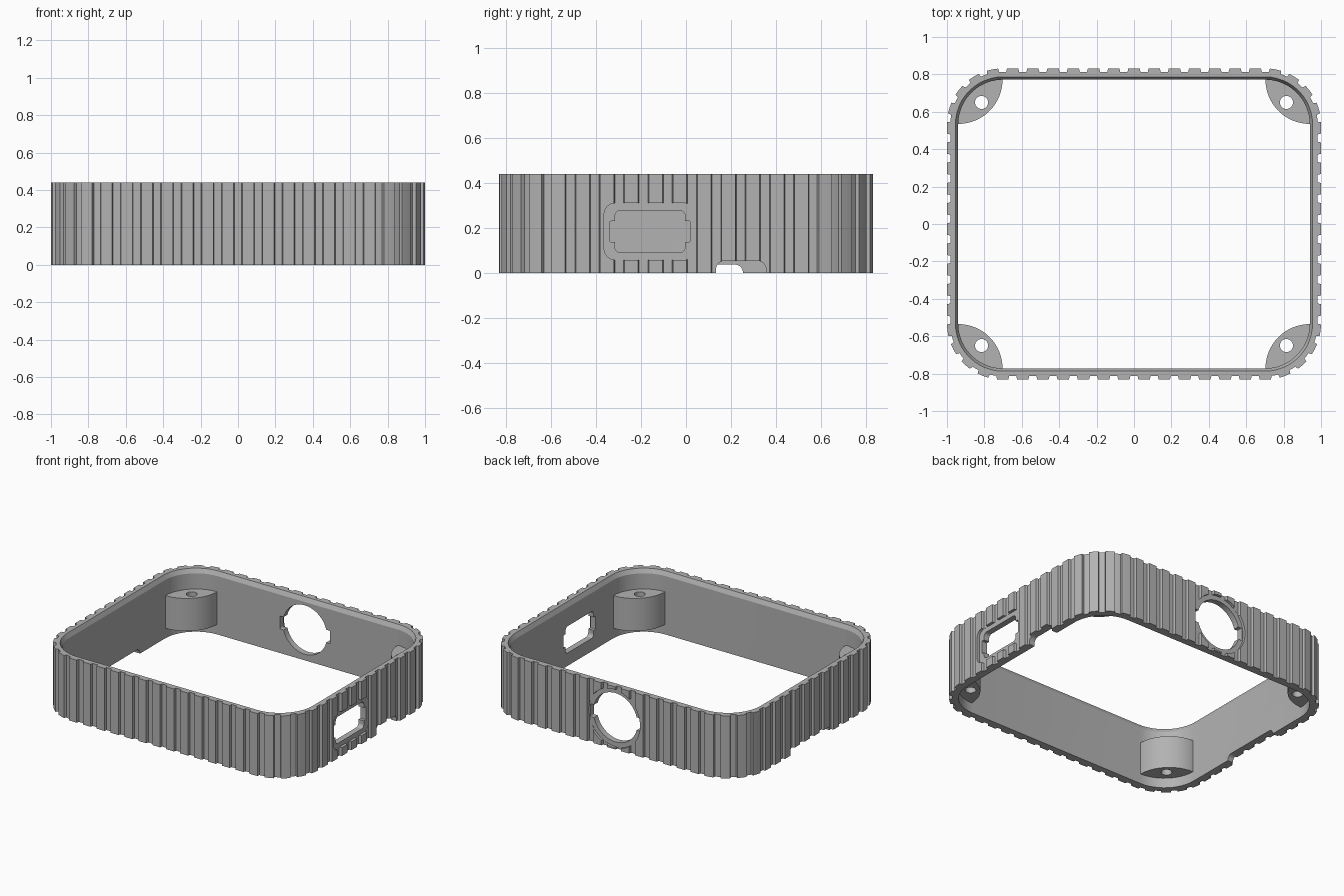
import bpy, bmesh
from math import pi, cos, sin

if "Cube" in bpy.data.objects:
    bpy.data.objects.remove(bpy.data.objects["Cube"])

HEIGHT = 0.44
CX, CY, R = 0.70, 0.532, 0.30      # corner centres and outer corner radius
GROOVE = 0.018                     # groove depth
WALL = 0.06                        # rib face to inner wall
RIBS = 63

grey = bpy.data.materials.new("matte_grey")
grey.use_nodes = True
COLOUR = (0.45, 0.45, 0.45, 1)
grey.diffuse_color = COLOUR
grey.node_tree.nodes["Principled BSDF"].inputs["Base Color"].default_value = COLOUR


def path(s, off=0.0):
    """Point at length s along the rounded outline, pushed outwards by off."""
    arc = R * pi / 2
    spans = [(CX, -CY, CX), (CX, CY, 2 * CY), (-CX, CY, 2 * CX),
             (-CX, -CY, 2 * CY), (0, -CY, CX)]
    for k, (x, y, length) in enumerate(spans):
        a, back = (k - 1) * pi / 2, 0
        if s <= length or k == 4:
            back = length - s
        elif s - length <= arc:
            a += (s - length) / R
        else:
            s -= length + arc
            continue
        return (x + cos(a) * (R + off) + sin(a) * back,
                y + sin(a) * (R + off) - cos(a) * back)


def rounded(half_x, half_y, r, cx=0, cy=0, steps=12, n_corners=4):
    """Rounded rectangle as a list of 2D points."""
    pts = []
    for k, (sx, sy) in enumerate([(1, 1), (-1, 1), (-1, -1), (1, -1)]):
        for i in range(steps + 1):
            a = (k + i / steps) * pi / 2
            pts.append((cx + sx * (half_x - r) + r * cos(a),
                        cy + sy * (half_y - r) + r * sin(a)))
    return pts


def circle(r, cx, cy, n=48):
    return [(cx + r * cos(2 * pi * i / n), cy + r * sin(2 * pi * i / n)) for i in range(n)]


def loft(name, layers, axis="z"):
    """Closed solid through (outline, level) layers along an axis."""
    place = {"z": lambda u, v, d: (u, v, d),
             "x": lambda u, v, d: (d, u, v),
             "y": lambda u, v, d: (u, d, v)}[axis]
    bm = bmesh.new()
    rings = [[bm.verts.new(place(u, v, d)) for u, v in pts] for pts, d in layers]
    n = len(rings[0])
    for lo, hi in zip(rings, rings[1:]):
        for i in range(n):
            j = (i + 1) % n
            bm.faces.new((lo[i], lo[j], hi[j], hi[i]))
    bm.faces.new(rings[0])
    bm.faces.new(rings[-1])
    bmesh.ops.recalc_face_normals(bm, faces=bm.faces)
    me = bpy.data.meshes.new(name)
    bm.to_mesh(me)
    bm.free()
    me.materials.append(grey)
    ob = bpy.data.objects.new(name, me)
    bpy.context.collection.objects.link(ob)
    return ob


def carve(ob, tool, operation="DIFFERENCE"):
    """Apply a boolean and throw the tool away."""
    tool.hide_render = True
    mod = ob.modifiers.new("cut", "BOOLEAN")
    mod.operation, mod.solver, mod.object = operation, "EXACT", tool
    bpy.context.view_layer.objects.active = ob
    bpy.ops.object.modifier_apply(modifier=mod.name)
    bpy.data.objects.remove(tool)


def finish(ob):
    bpy.ops.object.select_all(action="DESELECT")
    ob.select_set(True)
    bpy.context.view_layer.objects.active = ob
    bpy.ops.object.shade_smooth_by_angle(angle=0.3)


# Ribbed outer outline: a groove floor, then a slightly tapered rib, repeated
pitch = (4 * (CX + CY) + 2 * pi * R) / RIBS
outline = []
for i in range(RIBS):
    for t, off in [(-0.18, -GROOVE), (0, -GROOVE), (0.18, -GROOVE),
                   (0.22, 0), (0.5, 0), (0.78, 0)]:
        outline.append(path(((i + t) * pitch) % (RIBS * pitch), off))
frame = loft("ribbed_frame", [(outline, 0), (outline, HEIGHT)])


def inner(off=0.0):
    r = R - WALL + off
    return rounded(CX + r, CY + r, r)


# Open centre with a bevelled top edge
carve(frame, loft("centre_cutter", [(inner(), -0.1), (inner(), HEIGHT - 0.03),
                                    (inner(0.015), HEIGHT), (inner(0.015), HEIGHT + 0.1)]))

# Rectangular port on the +x side: shallow surround, opening, side slots
floor_x = CX + R - GROOVE - 0.0005
floor_y = CY + R - GROOVE - 0.0005
PY, PZ = -0.16, 0.185
for shape, depth in [(rounded(0.204, 0.126, 0.05, PY, PZ), floor_x),
                     (rounded(0.156, 0.094, 0.025, PY, PZ), 0.9),
                     (rounded(0.178, 0.046, 0.005, PY, PZ), 0.9)]:
    carve(frame, loft("port_cutter", [(shape, depth), (shape, 1.1)], "x"))

# Round port on the back: shallow surround, opening, side slots
BX, BZ = -0.02, 0.215
for shape, depth in [(circle(0.205, BX, BZ), floor_y),
                     (circle(0.172, BX, BZ), 0.7),
                     (rounded(0.195, 0.045, 0.005, BX, BZ), 0.7)]:
    carve(frame, loft("round_port_cutter", [(shape, depth), (shape, 0.95)], "y"))

# Bottom notches on both sides
for y0, y1, top, r, d0, d1 in [(0.133, 0.357, 0.055, 0.04, 0.9, 1.1),
                               (-0.19, 0.253, 0.038, 0.035, -1.1, -0.9)]:
    shape = rounded((y1 - y0) / 2, 0.1, r, (y0 + y1) / 2, top - 0.1)
    carve(frame, loft("notch_cutter", [(shape, d0), (shape, d1)], "x"))
finish(frame)

# Screw bosses in the four corners
for sx, sy, label in [(1, 1, "back_left"), (-1, 1, "back_right"),
                      (1, -1, "front_left"), (-1, -1, "front_right")]:
    edge = R - WALL
    disc = circle(0.237, sx * (CX + edge), sy * (CY + edge), 64)
    boss = loft(label + "_screw_boss", [(disc, 0.07), (disc, 0.30)])
    carve(boss, loft("boss_limit", [(inner(0.004), -0.1), (inner(0.004), 0.5)]), "INTERSECT")
    hole = circle(0.035, sx * 0.815, sy * 0.65, 24)
    carve(boss, loft("screw_hole_cutter", [(hole, 0), (hole, 0.5)]))
    finish(boss)
